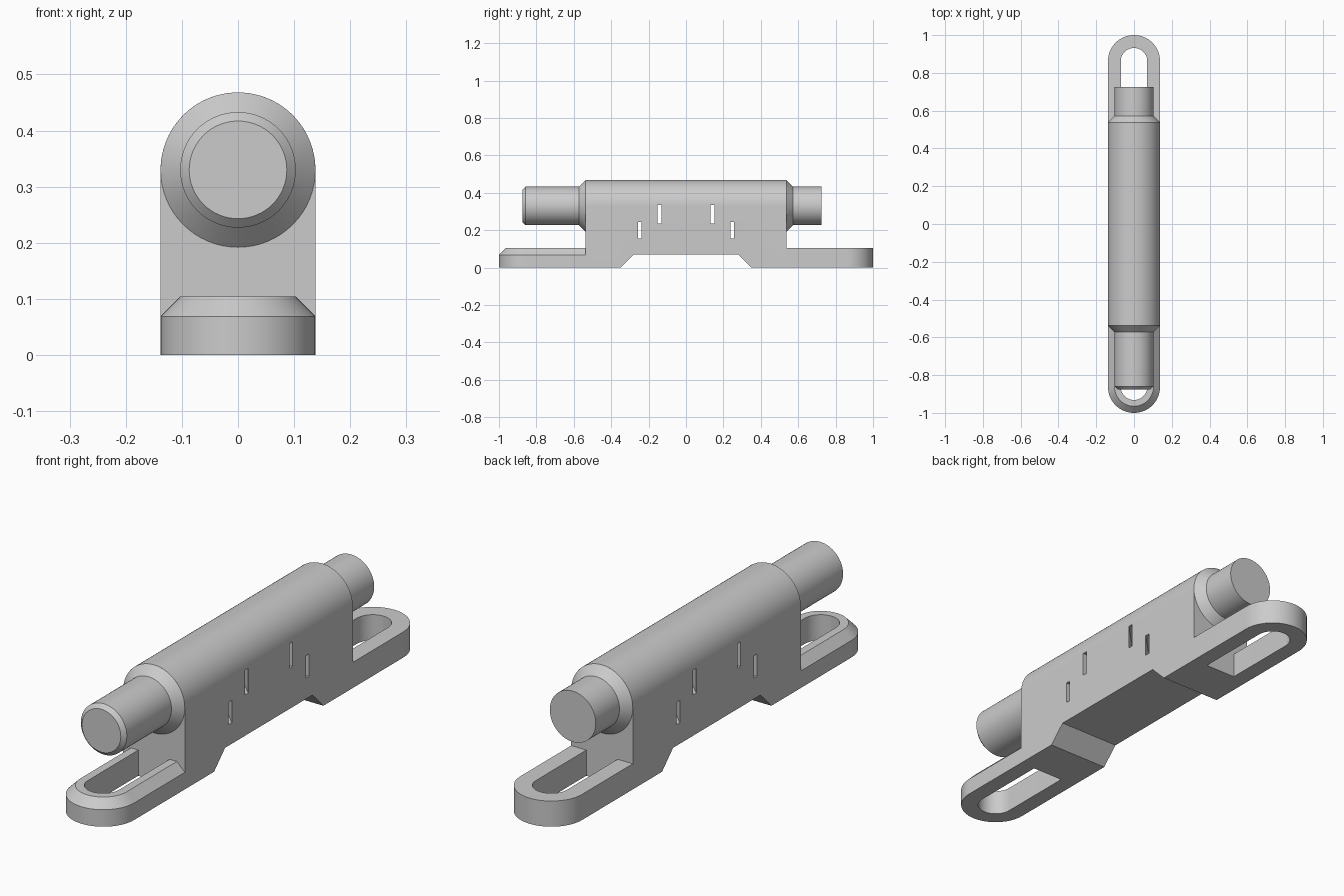
import bpy, bmesh, math
from mathutils import Vector

cube = bpy.data.objects.get("Cube")
if cube:
    bpy.data.objects.remove(cube)

grey = bpy.data.materials.new("plain_grey")
grey.use_nodes = True
COLOUR = (0.6, 0.6, 0.6, 1)
grey.diffuse_color = COLOUR
grey.node_tree.nodes["Principled BSDF"].inputs["Base Color"].default_value = COLOUR

R = 0.138        # half width and barrel radius
SLOT = 0.07      # slot half width
AXIS = 0.33      # barrel axis height
END = 0.538      # half length of the body
INSET = 0.035    # chamfer size
FOOT = 0.104     # foot height


def finish(name, bm):
    bmesh.ops.remove_doubles(bm, verts=bm.verts, dist=1e-5)
    bmesh.ops.recalc_face_normals(bm, faces=bm.faces)
    mesh = bpy.data.meshes.new(name)
    bm.to_mesh(mesh)
    bm.free()
    mesh.materials.append(grey)
    ob = bpy.data.objects.new(name, mesh)
    bpy.context.collection.objects.link(ob)
    return ob


def smooth(ob):
    bpy.ops.object.select_all(action="DESELECT")
    ob.select_set(True)
    bpy.context.view_layer.objects.active = ob
    bpy.ops.object.shade_smooth_by_angle(angle=math.radians(30))


def prism(name, points, direction):
    bm = bmesh.new()
    face = bm.faces.new([bm.verts.new(p) for p in points])
    grown = bmesh.ops.extrude_face_region(bm, geom=[face], use_keep_orig=True)
    verts = [v for v in grown["geom"] if isinstance(v, bmesh.types.BMVert)]
    bmesh.ops.translate(bm, verts=verts, vec=Vector(direction))
    return finish(name, bm)


def skin(bm, rings, closed):
    """Join successive rings of points with quads."""
    rows = [[bm.verts.new(p) for p in ring] for ring in rings]
    for a, b in zip(rows, rows[1:]):
        n = len(a)
        for i in range(n if closed else n - 1):
            j = (i + 1) % n
            bm.faces.new((a[i], a[j], b[j], b[i]))
    return rows


def foot(name, side, profile):
    """Sweep a (radius, height) profile round a U that opens to the body."""
    centre = 1 - R
    stations = [(END, 0)] + [(centre, math.pi * i / 32) for i in range(33)] + [(END, math.pi)]
    rings = [[(r * math.cos(a), side * (y + r * math.sin(a)), z) for r, z in profile]
             for y, a in stations]
    bm = bmesh.new()
    rows = skin(bm, rings, True)
    bm.faces.new(rows[0])
    bm.faces.new(rows[-1])
    smooth(finish(name, bm))


def shaft(name, profile):
    """Revolve a (radius, y) profile about the barrel axis and cap its tip."""
    angles = [math.tau * i / 64 for i in range(64)]
    rings = [[(r * math.cos(a), y, AXIS + r * math.sin(a)) for a in angles]
             for r, y in profile]
    bm = bmesh.new()
    rows = skin(bm, rings, True)
    bm.faces.new(rows[0])
    bm.faces.new(rows[-1])
    smooth(finish(name, bm))


# Body: arched block along y
arch = [(-R, -END, 0)]
arch += [(R * math.cos(a), -END, AXIS + R * math.sin(a))
         for a in (math.pi * (1 - i / 48) for i in range(49))]
arch += [(R, -END, 0)]
body = prism("body", arch, (0, 2 * END, 0))

# Underside notch and the stepped window with splayed sides
notch = [(-0.42, -0.07), (0.42, -0.07), (0.28, 0.07), (-0.28, 0.07)]
cutters = [prism("notch_cutter", [(-0.2, y, z) for y, z in notch], (0.4, 0, 0))]


def window_cutter(name, half, low, high):
    waist, over = 0.053, 0.02
    inner = half - (R - waist)
    outer = half + over
    quarter = [(waist, inner), (R + over, outer)]
    pts = [(x, y) for x, y in quarter]
    pts += [(-x, y) for x, y in quarter][::-1]
    pts += [(-x, -y) for x, y in quarter]
    pts += [(x, -y) for x, y in quarter][::-1]
    return prism(name, [(x, y, low) for x, y in pts], (0, 0, high - low))


cutters.append(window_cutter("lower_window_cutter", 0.237, 0.155, 0.245))
cutters.append(window_cutter("upper_window_cutter", 0.132, 0.235, 0.335))
for cutter in cutters:
    cutter.hide_render = True
    mod = body.modifiers.new(cutter.name, "BOOLEAN")
    mod.operation = "DIFFERENCE"
    mod.solver = "EXACT"
    mod.object = cutter
    bpy.ops.object.select_all(action="DESELECT")
    bpy.context.view_layer.objects.active = body
    body.select_set(True)
    bpy.ops.object.modifier_apply(modifier=mod.name)
    bpy.data.objects.remove(cutter)
smooth(body)

# Slotted feet, the front one with a chamfered rim
foot("front_foot", -1, [(SLOT, 0), (R, 0), (R, FOOT - INSET), (R - INSET, FOOT), (SLOT, FOOT)])
foot("back_foot", 1, [(SLOT, 0), (R, 0), (R, FOOT), (SLOT, FOOT)])

# Shaft ends with conical collars
ROD = R - INSET
collar = [(ROD, END + INSET), (R, END)]
shaft("front_shaft", [(r, -y) for r, y in [(0.087, 0.875), (ROD, 0.859)] + collar])
shaft("back_shaft", [(ROD, 0.725)] + collar)
